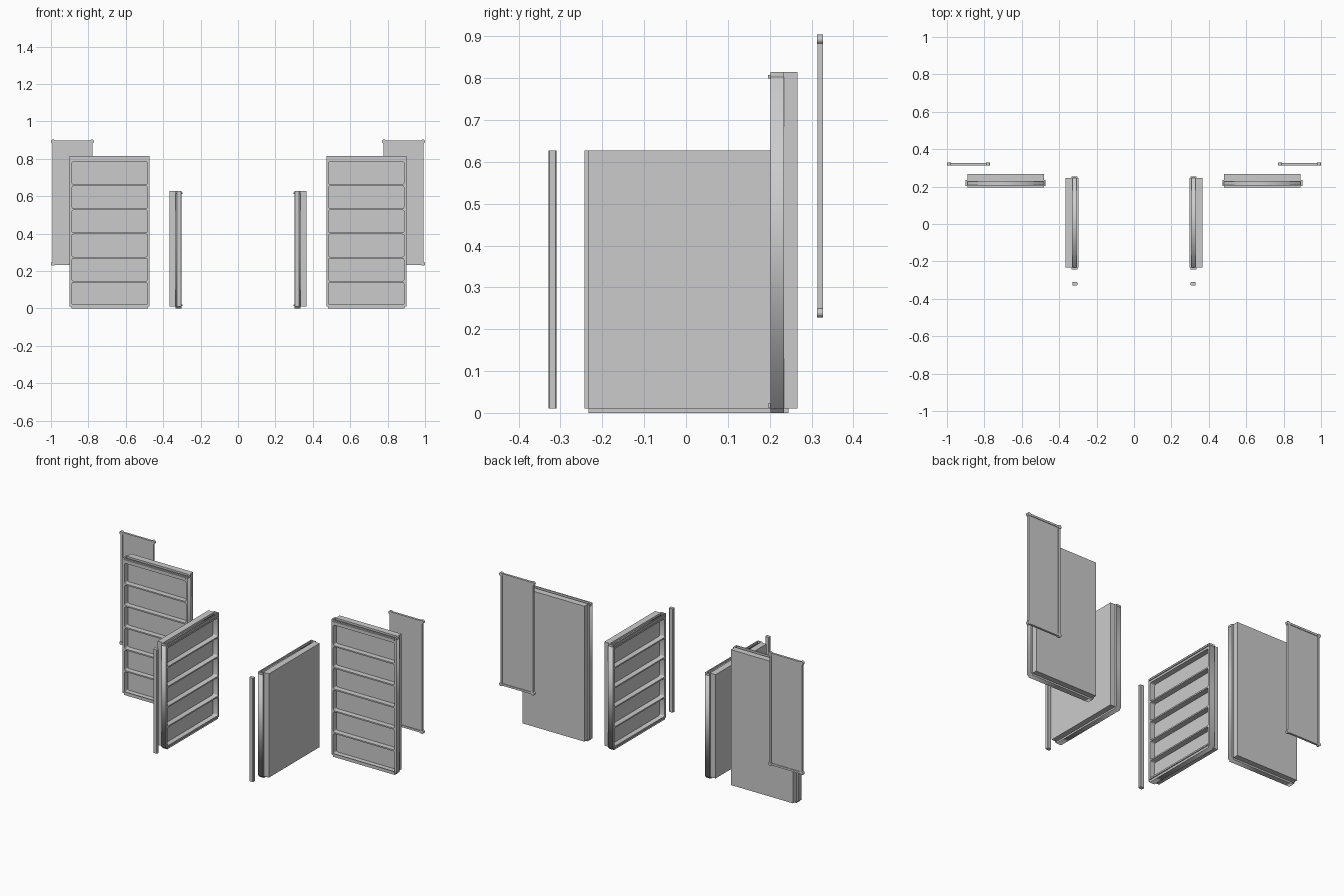
import bpy, bmesh, math
from mathutils import Matrix, Vector

if "Cube" in bpy.data.objects:
    bpy.data.objects.remove(bpy.data.objects["Cube"])

gray = bpy.data.materials.new("light gray")
gray.diffuse_color = (0.6, 0.6, 0.6, 1)
gray.use_nodes = True
gray.node_tree.nodes["Principled BSDF"].inputs["Base Color"].default_value = gray.diffuse_color


def add_box(bm, a, b):
    """Axis-aligned box between two corners."""
    a, b = Vector(a), Vector(b)
    m = Matrix.Translation((a + b) / 2) @ Matrix.Diagonal((*(b - a), 1))
    bmesh.ops.create_cube(bm, size=1, matrix=m)


def finish(bm, name, remap=None):
    """Make the right-hand part and its mirrored left-hand twin."""
    if remap:
        for v in bm.verts:
            v.co = remap(*v.co)
    for side, sx in (("right", 1), ("left", -1)):
        twin = bm.copy()
        for v in twin.verts:
            v.co.x *= sx
        bmesh.ops.recalc_face_normals(twin, faces=twin.faces)
        me = bpy.data.meshes.new(f"{name}_{side}")
        twin.to_mesh(me)
        twin.free()
        me.materials.append(gray)
        bpy.context.collection.objects.link(bpy.data.objects.new(me.name, me))
    bm.free()


def rounded(u0, u1, z0, z1, r):
    pts = []
    corners = ((u1 - r, z1 - r), (u0 + r, z1 - r), (u0 + r, z0 + r), (u1 - r, z0 + r))
    for q, (cu, cz) in enumerate(corners):
        for i in range(4):
            t = math.pi / 2 * (q + i / 3)
            pts.append((cu + r * math.cos(t), cz + r * math.sin(t)))
    return pts


def add_plate(bm, loops, d0, d1):
    """Extruded outline with holes, laid out as (width, depth, height)."""
    cu = bpy.data.curves.new("outline", 'CURVE')
    cu.dimensions, cu.fill_mode, cu.extrude = '2D', 'BOTH', (d1 - d0) / 2
    for pts in loops:
        sp = cu.splines.new('POLY')
        sp.points.add(len(pts) - 1)
        for p, (u, z) in zip(sp.points, pts):
            p.co = (u, z, 0, 1)
        sp.use_cyclic_u = True
    ob = bpy.data.objects.new("outline", cu)
    bpy.context.collection.objects.link(ob)
    me = bpy.data.meshes.new_from_object(ob.evaluated_get(bpy.context.evaluated_depsgraph_get()))
    for v in me.vertices:
        u, z, w = v.co
        v.co = (u, (d0 + d1) / 2 + w, z)
    bm.from_mesh(me)
    bmesh.ops.remove_doubles(bm, verts=bm.verts, dist=1e-5)
    bpy.data.objects.remove(ob)
    bpy.data.curves.remove(cu)
    bpy.data.meshes.remove(me)


def panel(name, u0, u1, h, cells, z0, z1, remap):
    t, g, depth = 0.01, 0.012, 0.032   # tongue, groove depth, frame depth
    # ribbed frame with rounded pockets and a tongue on the sides and bottom
    top = h - g
    outer = [(u0 + t, 0), (u1 - t, 0), (u1 - t, t), (u1, t),
             (u1, top), (u0, top), (u0, t), (u0 + t, t)]
    pitch = (z1 - z0) / cells
    holes = [rounded(u0 + 0.013, u1 - 0.013, z0 + i * pitch + 0.004,
                     z0 + (i + 1) * pitch - 0.004, 0.008) for i in range(cells)]
    bm = bmesh.new()
    add_plate(bm, [outer] + holes, 0, depth)
    # walls around the top groove
    for d0, d1 in ((0, 0.006), (depth - 0.006, depth)):
        add_box(bm, (u0, d0, top), (u1, d1, h))
    for a, b in ((u0, u0 + 0.01), (u1 - 0.01, u1)):
        add_box(bm, (a, 0.006, top), (b, depth - 0.006, h))
    # thin lips at top and bottom
    for z in (0.013, h - 0.016):
        add_box(bm, (u0 + t, -0.006, z), (u1 - t, 0, z + 0.009))
    finish(bm, name + "_frame", remap)
    # backing slab
    bm = bmesh.new()
    add_box(bm, (u0 + t, depth, t), (u1 - t, 0.064, h))
    finish(bm, name + "_slab", remap)


panel("tall_panel", 0.472, 0.90, 0.815, 6, 0.014, 0.788,
      lambda u, d, z: (u, 0.202 + d, z))
panel("short_panel", -0.243, 0.255, 0.627, 5, 0.014, 0.603,
      lambda u, d, z: (0.302 + d, u, z))

# upright sticks in front
bm = bmesh.new()
add_box(bm, (0.303, -0.329, 0.01), (0.329, -0.309, 0.627))
bmesh.ops.bevel(bm, geom=[e for e in bm.edges
                          if abs(e.verts[0].co.z - e.verts[1].co.z) > 0.1],
                offset=0.003, segments=1, affect='EDGES')
finish(bm, "stick")

# thin screens at the back: sheet, border bars and corner knobs
X0, X1, Z0, Z1, Y = 0.777, 0.992, 0.233, 0.899, 0.3205
bm = bmesh.new()
add_box(bm, (X0 + 0.006, Y - 0.003, Z0 + 0.006), (X1 - 0.006, Y + 0.003, Z1 - 0.006))
finish(bm, "screen_sheet")
bm = bmesh.new()
W = 0.012
for x in (X0, X1 - W):
    add_box(bm, (x, Y - 0.0065, Z0 + W), (x + W, Y + 0.0065, Z1 - W))
for z in (Z0, Z1 - W):
    add_box(bm, (X0 + W, Y - 0.0065, z), (X1 - W, Y + 0.0065, z + W))
finish(bm, "screen_border")
bm = bmesh.new()
for x in (X0 + 0.003, X1 - 0.003):
    for z in (Z0 + 0.006, Z1 - 0.006):
        bmesh.ops.create_cone(bm, cap_ends=True, segments=12, radius1=0.011,
                              radius2=0.011, depth=0.015,
                              matrix=Matrix.Translation((x, Y, z)) @ Matrix.Rotation(math.pi / 2, 4, 'X'))
finish(bm, "screen_corner")
